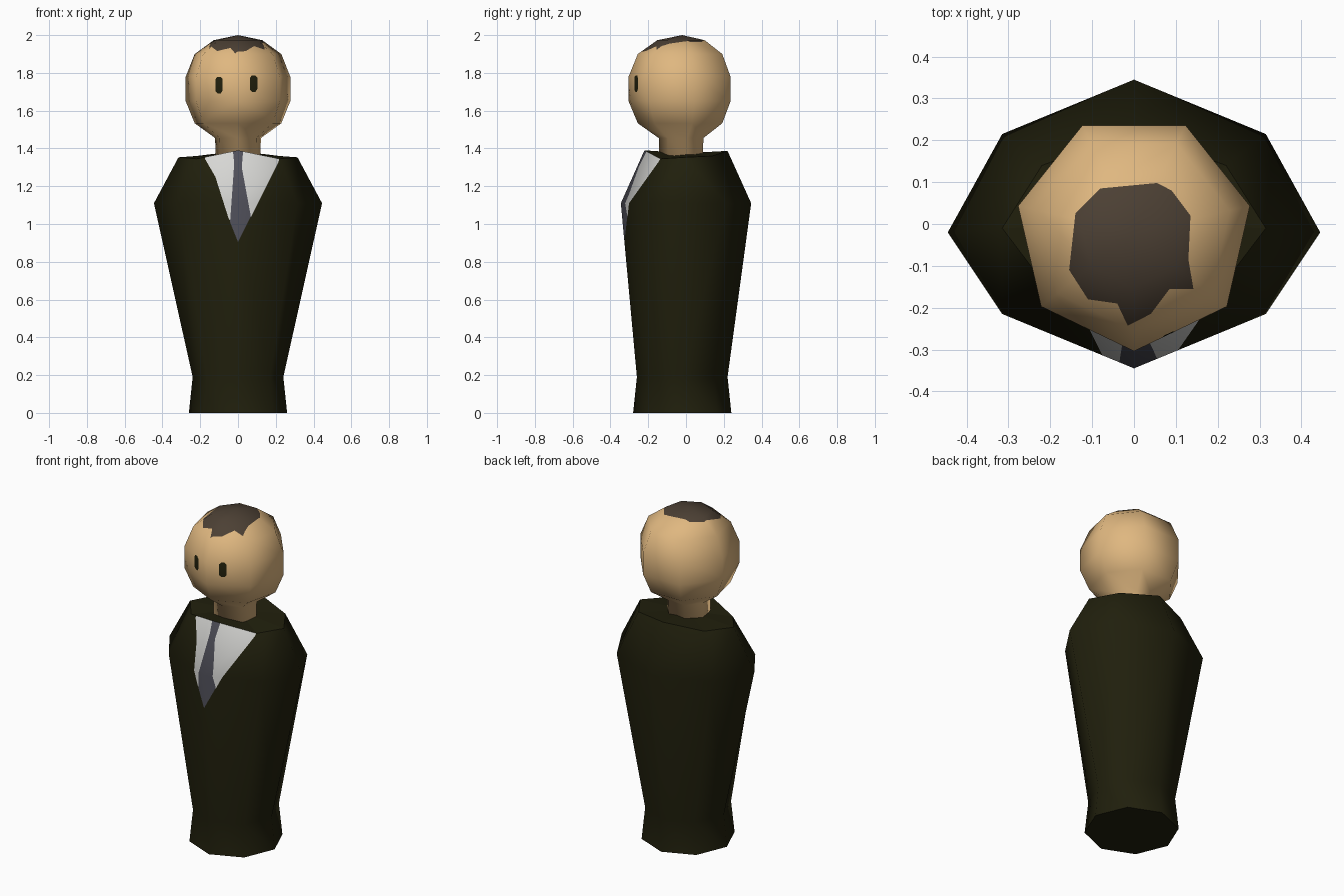
import bpy, bmesh, math
from mathutils import Vector

if "Cube" in bpy.data.objects:
    bpy.data.objects.remove(bpy.data.objects["Cube"])


def material(name, rgb):
    m = bpy.data.materials.new(name)
    m.diffuse_color = (*rgb, 1)
    m.use_nodes = True
    m.node_tree.nodes["Principled BSDF"].inputs["Base Color"].default_value = m.diffuse_color
    return m


SKIN = material("skin", (0.74, 0.475, 0.215))
HAIR = material("dark brown hair", (0.072, 0.051, 0.034))
SUIT = material("dark olive", (0.0145, 0.0138, 0.0038))
SHIRT = material("off white", (0.68, 0.68, 0.66))
TIE = material("slate grey", (0.08, 0.08, 0.102))


def ngon(n, r, z, cy=-0.02):
    """Ring with its first corner at the front."""
    a = [-math.pi / 2 + 2 * math.pi * i / n for i in range(n)]
    return [(r * math.cos(t), cy + r * math.sin(t), z) for t in a]


def mirrored(half):
    """Closed ring from a front-to-back half outline."""
    return half + [(-x, y, z) for x, y, z in reversed(half[1:-1])]


def loft(rings, bottom, top, flat_caps):
    """Skin stacked rings, closing each end with a fan."""
    bm = bmesh.new()
    rows = [[bm.verts.new(p) for p in r] for r in rings]
    n = len(rows[0])
    for a, b in zip(rows, rows[1:]):
        for i in range(n):
            j = (i + 1) % n
            bm.faces.new((a[i], a[j], b[j], b[i])).smooth = True
    lo, hi = bm.verts.new(bottom), bm.verts.new(top)
    for i in range(n):
        j = (i + 1) % n
        bm.faces.new((rows[0][j], rows[0][i], lo)).smooth = not flat_caps
        bm.faces.new((rows[-1][i], rows[-1][j], hi)).smooth = not flat_caps
    bmesh.ops.triangulate(bm, faces=bm.faces[:])
    bm.normal_update()
    # remember the smooth normals so flat cuts do not disturb the shading
    lay = bm.verts.layers.float_vector.new("smooth_normal")
    for v in bm.verts:
        nrm = Vector()
        for f in v.link_faces:
            if f.smooth:
                nrm += f.normal * f.calc_area()
        v[lay] = nrm.normalized() if nrm.length > 0 else v.normal
    return bm


def inside(p, poly):
    hit = False
    for (ax, ay), (bx, by) in zip(poly, poly[1:] + poly[:1]):
        if (ay > p[1]) != (by > p[1]) and p[0] < ax + (p[1] - ay) * (bx - ax) / (by - ay):
            hit = not hit
    return hit


def paint(bm, poly, axis, view, index):
    """Cut an outline, projected along view, into the surface and colour it."""
    u, v = axis
    lo = [min(p[k] for p in poly) for k in (0, 1)]
    hi = [max(p[k] for p in poly) for k in (0, 1)]

    def reached():
        out = []
        for f in bm.faces:
            if f.normal.dot(view) < 0.05:
                continue
            us, vs = [w.co[u] for w in f.verts], [w.co[v] for w in f.verts]
            if max(us) > lo[0] and min(us) < hi[0] and max(vs) > lo[1] and min(vs) < hi[1]:
                out.append(f)
        return out

    for a, b in zip(poly, poly[1:] + poly[:1]):
        co, d = Vector((0, 0, 0)), Vector((0, 0, 0))
        co[u], co[v] = a
        d[u], d[v] = b[0] - a[0], b[1] - a[1]
        fs = reached()
        geom = list({e for f in fs for e in (*f.verts, *f.edges)}) + fs
        bmesh.ops.bisect_plane(bm, geom=geom, dist=1e-5, plane_co=co,
                               plane_no=d.cross(view).normalized())
        bm.normal_update()
    for f in reached():
        c = f.calc_center_median()
        if inside((c[u], c[v]), poly):
            f.material_index = index


def finish(bm, name, mats):
    lay = bm.verts.layers.float_vector["smooth_normal"]
    bm.normal_update()
    normals = [tuple(l.vert[lay].normalized() if f.smooth else f.normal)
               for f in bm.faces for l in f.loops]
    me = bpy.data.meshes.new(name)
    bm.to_mesh(me)
    bm.free()
    for m in mats:
        me.materials.append(m)
    me.normals_split_custom_set(normals)
    bpy.context.collection.objects.link(bpy.data.objects.new(name, me))


UP, FRONT = Vector((0, 0, 1)), Vector((0, -1, 0))

# Body: eight-sided tapering suit
shoulder = mirrored([(0, -0.345, 1.11), (0.315, -0.215, 1.11), (0.445, -0.02, 1.11),
                     (0.315, 0.215, 1.11), (0, 0.345, 1.11)])
rim = mirrored([(0, -0.22, 1.39), (0.22, -0.135, 1.345), (0.315, -0.01, 1.353),
                (0.22, 0.14, 1.36), (0, 0.22, 1.387)])
body = loft([ngon(8, 0.26, 0), ngon(8, 0.24, 0.19), shoulder, rim],
            (0, -0.02, 0), (0, 0, 1.375), True)
# shirt front and tie
paint(body, [(-0.155, 1.42), (-0.175, 1.345), (-0.12, 1.25), (-0.05, 1.03), (0.0, 0.95),
             (0.07, 1.04), (0.215, 1.33), (0.23, 1.42)], (0, 2), FRONT, 1)
paint(body, [(-0.03, 1.42), (-0.02, 1.32), (-0.042, 1.01), (0.0, 0.905), (0.068, 1.04),
             (0.02, 1.30), (0.03, 1.42)], (0, 2), FRONT, 2)
# the flat top of the suit stays dark
for f in body.faces:
    if not f.smooth:
        f.material_index = 0
finish(body, "suit_body", [SUIT, SHIRT, TIE])

# Head and neck: seven-sided
profile = [(0.122, 1.34), (0.124, 1.455), (0.235, 1.533), (0.284, 1.65),
           (0.284, 1.78), (0.235, 1.9), (0.132, 1.973)]
head = loft([ngon(7, r, z) for r, z in profile], (0, -0.02, 1.34), (0, -0.02, 2.0), False)
# hair patch on the crown
paint(head, [(-0.08, 0.085), (0.055, 0.098), (0.09, 0.08), (0.135, 0.02), (0.13, -0.085),
             (0.142, -0.155), (0.085, -0.155), (0.04, -0.215), (-0.015, -0.243),
             (-0.04, -0.19), (-0.11, -0.18), (-0.155, -0.11), (-0.14, 0.025)], (0, 1), UP, 1)
# eyes
for cx, cz in ((-0.1, 1.737), (0.083, 1.745)):
    eye = [(cx + 0.019 * sx, cz + dz) for sx, dz in
           ((-1, -0.035), (-0.4, -0.045), (0.5, -0.045), (1, -0.03),
            (1, 0.03), (0.4, 0.042), (-0.5, 0.042), (-1, 0.03))]
    paint(head, eye, (0, 2), FRONT, 2)
finish(head, "head", [SKIN, HAIR, SUIT])
